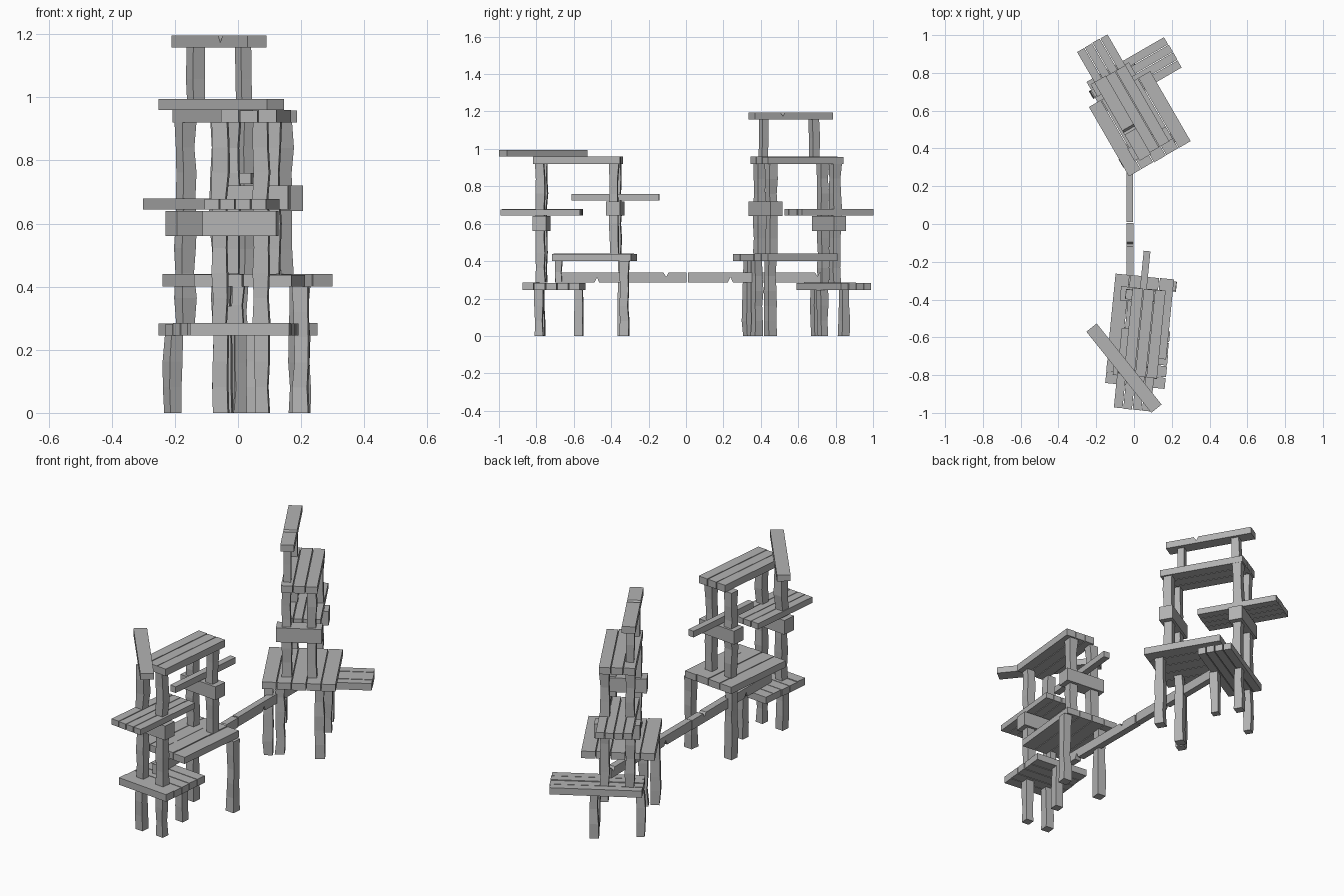
import bpy, bmesh, math, random
from mathutils import Vector, Matrix

if "Cube" in bpy.data.objects:
    bpy.data.objects.remove(bpy.data.objects["Cube"])

random.seed(4)
wood = bpy.data.materials.new("weathered_grey")
wood.diffuse_color = (0.45, 0.45, 0.45, 1)
wood.use_nodes = True
wood.node_tree.nodes["Principled BSDF"].inputs["Base Color"].default_value = wood.diffuse_color


def finish(name, bm, matrix):
    bmesh.ops.recalc_face_normals(bm, faces=bm.faces)
    mesh = bpy.data.meshes.new(name)
    bm.to_mesh(mesh)
    bm.free()
    mesh.materials.append(wood)
    obj = bpy.data.objects.new(name, mesh)
    obj.matrix_world = matrix
    bpy.context.collection.objects.link(obj)


def add_board(bm, length, width, z0, z1, offset=0, notches=()):
    """Side profile along local x, pulled across local y; notches are (x, from_top)."""
    def edge(z, top):
        pts = [(-length / 2, z)]
        for x, up in sorted(notches):
            if up == top:
                dip = -0.022 if top else 0.028
                pts += [(x - 0.012, z), (x + 0.002, z + dip), (x + 0.014, z)]
        return pts + [(length / 2, z)]
    profile = edge(z0, False) + edge(z1, True)[::-1]
    verts = [bm.verts.new((x, offset - width / 2, z)) for x, z in profile]
    face = bm.faces.new(verts)
    new = bmesh.ops.extrude_face_region(bm, geom=[face])["geom"]
    bmesh.ops.translate(bm, vec=(0, width, 0),
                        verts=[g for g in new if isinstance(g, bmesh.types.BMVert)])


def frame(x, y, angle):
    return Matrix.Translation((x, y, 0)) @ Matrix.Rotation(math.radians(angle), 4, 'Z')


def platform(name, x, y, angle, length, width, z0, z1, count):
    """Deck of parallel boards running along the angle."""
    bm = bmesh.new()
    step = width / count
    for i in range(count):
        add_board(bm, length - random.uniform(0, 0.008), step - 0.004,
                  z0, z1 - random.uniform(0, 0.003), (i + 0.5) * step - width / 2)
    finish(name, bm, frame(x, y, angle))


def board(name, x, y, angle, length, width, z0, z1, notches=()):
    bm = bmesh.new()
    add_board(bm, length, width, z0, z1, 0, notches)
    finish(name, bm, frame(x, y, angle))


def post(name, x, y, angle, z0, z1, size=0.05):
    """Square post with slightly uneven, hand-hewn sides."""
    bm = bmesh.new()
    n = max(2, round((z1 - z0) / 0.08))
    rings = []
    for i in range(n + 1):
        h = size / 2 * random.uniform(0.86, 1.06)
        dx, dy = random.uniform(-0.003, 0.003), random.uniform(-0.003, 0.003)
        z = z0 + (z1 - z0) * i / n
        rings.append([bm.verts.new((dx + sx * h, dy + sy * h, z))
                      for sx, sy in ((-1, -1), (1, -1), (1, 1), (-1, 1))])
    for a, b in zip(rings, rings[1:]):
        for k in range(4):
            bm.faces.new((a[k], a[(k + 1) % 4], b[(k + 1) % 4], b[k]))
    bm.faces.new(rings[0])
    bm.faces.new(rings[-1])
    finish(name, bm, frame(x, y, angle))


def braced_pair(name, x, y, angle, z0, z1, block_z0, block_z1):
    """Two tall posts passing through a thick cross block."""
    board(name + "_block", x, y, angle, 0.235, 0.075, block_z0, block_z1)
    for side in (-1, 1):
        off = Matrix.Rotation(math.radians(angle), 3, 'Z') @ Vector((side * 0.065, 0, 0))
        post(name + "_post", x + off.x, y + off.y, angle, z0, z1)


# Rear tower decks
B = 30
platform("rear_main_deck", 0.03, 0.53, B + 90, 0.43, 0.38, 0.40, 0.44, 5)
platform("rear_low_deck", 0.0, 0.79, B, 0.48, 0.19, 0.245, 0.285, 4)
platform("rear_middle_deck", -0.11, 0.765, B + 90, 0.45, 0.19, 0.645, 0.68, 4)
platform("rear_high_deck", -0.01, 0.593, B + 90, 0.47, 0.19, 0.92, 0.96, 3)
board("rear_top_beam", -0.06, 0.56, B + 90, 0.48, 0.07, 1.157, 1.195, [(-0.07, True)])

# Rear tower posts and legs
braced_pair("rear_near", 0.085, 0.425, B, 0.44, 0.92, 0.64, 0.72)
braced_pair("rear_far", -0.11, 0.765, B, 0.285, 0.92, 0.56, 0.64)
for x, y in ((0.02, 0.415), (-0.135, 0.685)):
    post("rear_top_post", x, y, B, 0.96, 1.157, 0.042)
for x, y in ((-0.045, 0.333), (0.0, 0.378), (0.195, 0.45)):
    post("rear_main_leg", x, y, B, 0, 0.40)
for x, y in ((-0.205, 0.695), (0.05, 0.73), (-0.02, 0.845)):
    post("rear_low_leg", x, y, B, 0, 0.245, 0.045)

# Front tower decks
F = -5.7
platform("front_main_deck", 0.036, -0.49, F + 90, 0.43, 0.315, 0.40, 0.44, 4)
platform("front_low_deck", 0.02, -0.705, F, 0.32, 0.31, 0.245, 0.285, 5)
platform("front_middle_deck", 0.012, -0.77, F + 90, 0.43, 0.20, 0.645, 0.68, 4)
platform("front_high_deck", 0.057, -0.577, F + 90, 0.47, 0.18, 0.92, 0.96, 3)
board("front_top_plank", -0.053, -0.763, -51.3, 0.55, 0.07, 0.96, 0.995)
board("front_side_plank", 0.046, -0.377, F + 90, 0.47, 0.036, 0.725, 0.76)

# Front tower posts and legs
braced_pair("front_near", 0.008, -0.773, F, 0.285, 0.92, 0.56, 0.64)
braced_pair("front_far", 0.045, -0.378, F, 0.44, 0.92, 0.645, 0.72)
for x, y in ((-0.045, -0.34), (0.2, -0.33)):
    post("front_main_leg", x, y, F, 0, 0.40)
for x, y in ((-0.055, -0.78), (0.075, -0.785), (0.05, -0.575)):
    post("front_low_leg", x, y, F, 0, 0.245, 0.045)
post("front_short_post", 0.0, -0.68, F, 0.285, 0.40, 0.036)

# Walkway beam joining the towers, in two lengths
board("walkway_front_beam", -0.022, -0.348, 90, 0.704, 0.038, 0.285, 0.338,
      [(-0.13, False), (0.24, True)])
board("walkway_rear_beam", -0.022, 0.366, 90, 0.712, 0.036, 0.287, 0.34,
      [(-0.13, False), (0.335, True)])
